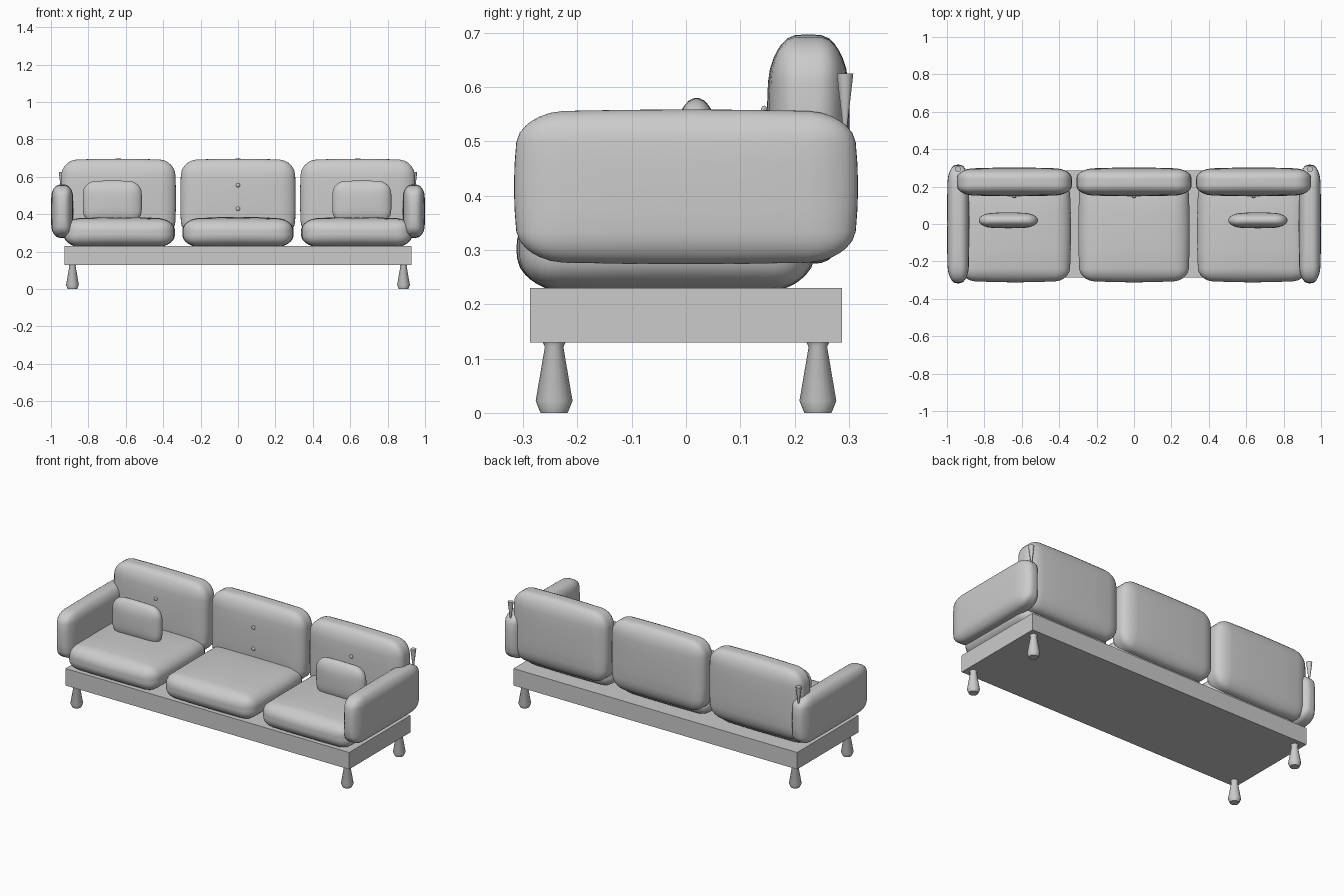
import bpy, bmesh, math
from mathutils import Vector

if "Cube" in bpy.data.objects:
    bpy.data.objects.remove(bpy.data.objects["Cube"])


def finish(name, bm, angle=40):
    bmesh.ops.recalc_face_normals(bm, faces=bm.faces[:])
    me = bpy.data.meshes.new(name)
    bm.to_mesh(me)
    bm.free()
    ob = bpy.data.objects.new(name, me)
    bpy.context.collection.objects.link(ob)
    bpy.ops.object.select_all(action='DESELECT')
    bpy.context.view_layer.objects.active = ob
    ob.select_set(True)
    bpy.ops.object.shade_smooth_by_angle(angle=math.radians(angle))
    return ob


def cushion(name, lo, hi, radius, puff):
    """Rounded box filling lo..hi, with per-axis corner radii and bulging faces."""
    bm = bmesh.new()
    bmesh.ops.create_cube(bm, size=2)
    bmesh.ops.subdivide_edges(bm, edges=bm.edges[:], cuts=9, use_grid_fill=True)
    lo, hi = Vector(lo), Vector(hi)
    mid, full = (lo + hi) / 2, (hi - lo) / 2
    half = full - Vector(puff)
    t0 = 0.4
    for v in bm.verts:
        t = v.co.copy()
        d = Vector([math.copysign(max(abs(c) - t0, 0) / (1 - t0), c) for c in t]).normalized()
        p = Vector()
        for a in range(3):
            p[a] = max(-1, min(1, t[a] / t0)) * (half[a] - radius[a]) + d[a] * radius[a]
        q = p.copy()
        for a in range(3):
            b, c = (a + 1) % 3, (a + 2) % 3
            q[a] += d[a] * puff[a] * (1 - (p[b] / half[b]) ** 2) * (1 - (p[c] / half[c]) ** 2)
        v.co = mid + q
    return finish(name, bm, 60)


def turned(name, profile, loc, sides):
    """Solid of revolution around z from (radius, height) pairs."""
    bm = bmesh.new()
    rings = [[bm.verts.new((loc[0] + r * math.cos(2 * math.pi * i / sides),
                            loc[1] + r * math.sin(2 * math.pi * i / sides),
                            loc[2] + z)) for i in range(sides)] for r, z in profile]
    for a, b in zip(rings, rings[1:]):
        for i in range(sides):
            j = (i + 1) % sides
            bm.faces.new((a[i], a[j], b[j], b[i]))
    bm.faces.new(rings[0][::-1])
    bm.faces.new(rings[-1])
    return finish(name, bm)


# base platform
bm = bmesh.new()
bmesh.ops.create_cube(bm, size=1)
bmesh.ops.scale(bm, vec=(1.856, 0.574, 0.10), verts=bm.verts[:])
bmesh.ops.translate(bm, vec=(0, 0, 0.18), verts=bm.verts[:])
finish("base", bm)

# seat and back cushions, with two buttons on each back
for label, k in (("left", -1), ("middle", 0), ("right", 1)):
    x = 0.635 * k
    cushion("seat_" + label, (x - 0.298, -0.312, 0.218), (x + 0.298, 0.237, 0.386),
            (0.075, 0.065, 0.055), (0.008, 0.01, 0.012))
    x = 0.64 * k
    cushion("back_" + label, (x - 0.308, 0.148, 0.275), (x + 0.308, 0.302, 0.697),
            (0.08, 0.045, 0.08), (0.006, 0.008, 0.008))
    for i, z in enumerate((0.43, 0.555)):
        bm = bmesh.new()
        bmesh.ops.create_uvsphere(bm, u_segments=12, v_segments=8, radius=0.011)
        bmesh.ops.scale(bm, vec=(1, 0.6, 1), verts=bm.verts[:])
        bmesh.ops.translate(bm, vec=(x, 0.144, z), verts=bm.verts[:])
        finish(f"button_{label}_{i}", bm)

for label, s in (("left", -1), ("right", 1)):
    # arm
    x = 0.94 * s
    cushion("arm_" + label, (x - 0.06, -0.317, 0.274), (x + 0.06, 0.317, 0.559),
            (0.04, 0.08, 0.055), (0.005, 0.012, 0.005))
    # throw pillow
    x = 0.667 * s - 0.005
    cushion("pillow_" + label, (x - 0.158, -0.023, 0.35), (x + 0.158, 0.062, 0.58),
            (0.06, 0.03, 0.06), (0.004, 0.008, 0.006))
    # tapered peg behind the arm
    turned("peg_" + label, [(0.004, 0), (0.016, 0.10)], (0.942 * s, 0.293, 0.525), 10)
    # legs
    for end, y in (("front", -0.243), ("back", 0.243)):
        turned(f"leg_{end}_{label}",
               [(0.025, 0), (0.034, 0.022), (0.017, 0.122), (0.022, 0.132)],
               (0.885 * s, y, 0), 16)
